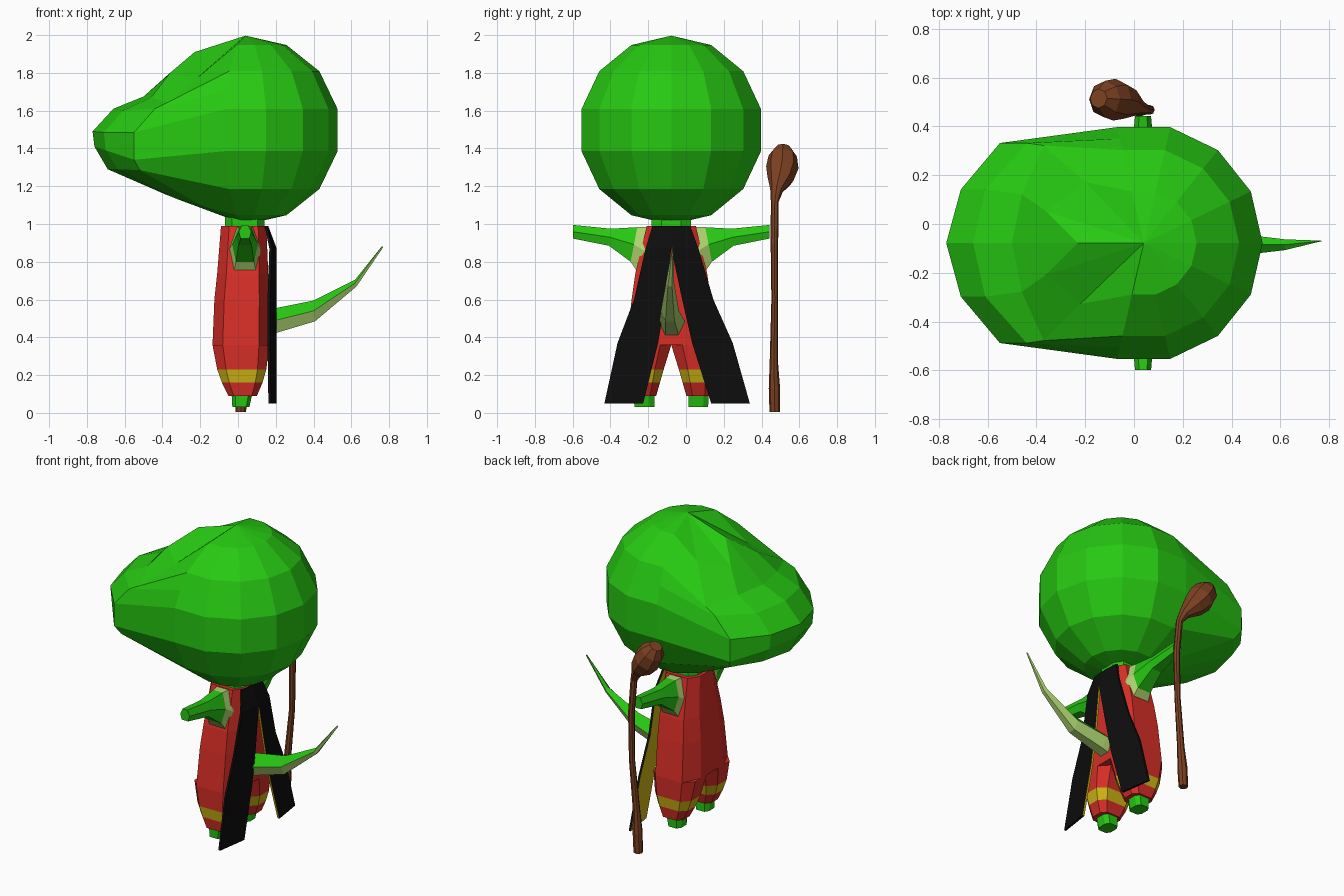
import bpy, math
from mathutils import Vector

if "Cube" in bpy.data.objects:
    bpy.data.objects.remove(bpy.data.objects["Cube"])

CY = -0.078  # the figure's plane of symmetry


def material(name, rgb):
    m = bpy.data.materials.new(name)
    m.diffuse_color = (*rgb, 1)
    m.use_nodes = True
    m.node_tree.nodes["Principled BSDF"].inputs["Base Color"].default_value = m.diffuse_color
    return m


GREEN = material("green skin", (0.02, 0.58, 0.006))
PALE = material("pale green", (0.42, 0.66, 0.16))
RED = material("red cloth", (0.68, 0.027, 0.02))
YELLOW = material("yellow trim", (0.62, 0.46, 0.007))
BLACK = material("black cloth", (0.004, 0.004, 0.004))
BROWN = material("brown wood", (0.2, 0.052, 0.016))


def make(name, verts, faces, mats, index):
    me = bpy.data.meshes.new(name)
    me.from_pydata([tuple(v) for v in verts], [], faces)
    for m in mats:
        me.materials.append(m)
    for p, i in zip(me.polygons, index):
        p.material_index = i
    ob = bpy.data.objects.new(name, me)
    bpy.context.collection.objects.link(ob)
    # consistent outward normals
    bpy.context.view_layer.objects.active = ob
    ob.select_set(True)
    bpy.ops.object.mode_set(mode='EDIT')
    bpy.ops.mesh.select_all(action='SELECT')
    bpy.ops.mesh.normals_make_consistent(inside=False)
    bpy.ops.object.mode_set(mode='OBJECT')
    ob.select_set(False)
    return ob


def loft(name, rings, mats, rule=lambda i, j: 0):
    """Skin equal rings of points, capped; rule(ring, side) picks the colour."""
    n = len(rings[0])
    faces, index = [], []
    for i in range(len(rings) - 1):
        for j in range(n):
            k = (j + 1) % n
            faces.append((i * n + j, i * n + k, (i + 1) * n + k, (i + 1) * n + j))
            index.append(rule(i, j))
    faces += [tuple(range(n)), tuple(range((len(rings) - 1) * n, len(rings) * n))]
    index += [rule(0, 0), rule(len(rings) - 2, 0)]
    return make(name, [p for r in rings for p in r], faces, mats, index)


def octagon(x0, x1, y0, y1, z):
    """Box section with cut corners."""
    c, d = 0.3 * (x1 - x0) * 0.6, 0.25 * (y1 - y0)
    return [(x0, y0 + d, z), (x0 + c, y0, z), (x1 - c, y0, z), (x1, y0 + d, z),
            (x1, y1 - d, z), (x1 - c, y1, z), (x0 + c, y1, z), (x0, y1 - d, z)]


# Head: 14-sided ball whose five front columns are drawn out into a snout
CX, CZ, R, N = 0.04, 1.497, 0.5, 14
lat = [math.radians(a) for a in (64.3, 38.57, 12.86, -12.86, -38.57, -64.3)]
rz = [(R * math.cos(a), CZ + R * math.sin(a)) for a in lat]
rz.insert(2, ((rz[1][0] + rz[2][0]) / 2, (rz[1][1] + rz[2][1]) / 2))
snout = [  # by distance from the middle: (x, side offset, z) from brow to chin
    [(-0.23, 0, 1.91), (-0.50, 0, 1.675), (-0.66, 0, 1.61), (-0.77, 0, 1.49),
     (-0.76, 0, 1.41), (-0.69, 0, 1.29), (-0.38, 0, 1.155)],
    [(-0.36, .13, 1.80), (-0.46, .20, 1.67), (-0.61, .22, 1.60), (-0.71, .22, 1.485),
     (-0.70, .22, 1.39), (-0.64, .21, 1.29), (-0.33, .12, 1.135)],
    [(-0.20, .25, 1.84), (-0.37, .40, 1.645), (-0.44, .41, 1.61), (-0.55, .41, 1.485),
     (-0.55, .41, 1.34), (-0.52, .38, 1.285), (-0.18, .20, 1.09)]]
verts = [(CX, CY, CZ + R), (CX, CY, CZ - R)]
for j in range(N):
    a = 2 * math.pi * j / N
    for k, (r, z) in enumerate(rz):
        if 5 <= j <= 9:
            x, dy, zz = snout[abs(j - 7)][k]
            if j == 9 and k == 0:  # deep eye hollow
                x, dy, zz = -0.22, 0.25, 1.77
            verts.append((x, CY + (dy if j < 7 else -dy), zz))
        else:
            verts.append((CX + r * math.cos(a), CY + r * math.sin(a), z))
K = len(rz)
faces = []
for j in range(N):
    a, b = 2 + j * K, 2 + ((j + 1) % N) * K
    faces.append((0, a, b))
    faces.append((1, b + K - 1, a + K - 1))
    faces += [(a + k, a + k + 1, b + k + 1, b + k) for k in range(K - 1)]
make("head", verts, faces, [GREEN], [0] * len(faces))

# Neck
loft("neck", [octagon(-0.07, 0.14, CY - 0.105, CY + 0.105, z) for z in (0.96, 1.04)], [GREEN])

# Torso
torso = [(0.99, -0.09, 0.15, 0.13), (0.74, -0.11, 0.16, 0.19),
         (0.60, -0.125, 0.165, 0.21), (0.36, -0.135, 0.165, 0.235)]
loft("torso", [octagon(x0, x1, CY - h, CY + h, z) for z, x0, x1, h in torso], [RED])

legs = [(0.36, -0.135, 0.165, 0.0, 0.235), (0.23, -0.11, 0.15, 0.04, 0.23),
        (0.16, -0.085, 0.13, 0.06, 0.22), (0.09, -0.05, 0.10, 0.08, 0.21)]
feet = [(0.12, -0.035, 0.08, 0.09, 0.20), (0.03, -0.03, 0.06, 0.09, 0.195)]
arms = [(.09, .13, .985, .72, .085), (.125, .175, .985, .74, .085),
        (.18, .215, .983, .80, .068), (.32, .33, .975, .885, .05), (.52, .52, .995, .923, .033)]
cape = [(0.99, 0.10, 0, .155, .16), (0.87, 0.14, 0, .18, .205), (0.60, 0.21, 0.045, .17, .205),
        (0.37, 0.305, 0.09, .17, .205), (0.05, 0.385, 0.18, .175, .205)]

for s, side in ((1, "left"), (-1, "right")):
    def sided(rows):
        return [octagon(x0, x1, CY + s * a, CY + s * b, z) for z, x0, x1, a, b in rows]

    # Trouser legs with a yellow band, and feet
    loft(side + "_leg", sided(legs), [RED, YELLOW], lambda i, j: int(i == 1))
    loft(side + "_foot", sided(feet), [GREEN])

    # Arms with a pale cuff at the shoulder
    rings = []
    for dt, db, zt, zb, w in arms:
        zm, dm = (zt + zb) / 2, (dt + db) / 2
        rings.append([(0.037 + f * w, CY + s * d, z) for f, d, z in
                      ((-.5, dt, zt), (.5, dt, zt), (1, dm, zm),
                       (.7, db, zb), (-.7, db, zb), (-1, dm, zm))])
    loft(side + "_arm", rings, [GREEN, PALE], lambda i, j: int(i < 2))

    # Split cape, black outside with yellow lining
    rings = []
    for z, o, n, xo, xn in cape:
        k = s * 0.033 * (0.99 - z)
        yo, yn = CY + s * (o + k), CY + s * (n + (k if n else 0))
        rings.append([(xo, yo, z), (xn, yn, z), (xn - 0.014, yn, z), (xo - 0.014, yo, z)])
    loft(side + "_cape_panel", rings, [BLACK, YELLOW], lambda i, j: int(j in (1, 2)))

# Tail: green above, pale below
tail = [(0.12, .54, .40, .07, -.075), (0.20, .555, .425, .066, -.075),
        (0.40, .595, .485, .048, -.085), (0.62, .705, .67, .022, -.085),
        (0.762, .883, .879, .002, -.07)]
rings = []
for x, zt, zb, w, y in tail:
    zm = zb + 0.5 * (zt - zb)
    rings.append([(x, y, zt), (x, y + w, zm), (x + .008, y + w * .5, zb),
                  (x + .008, y - w * .5, zb), (x, y - w, zm)])
loft("tail", rings, [GREEN, PALE], lambda i, j: int(j in (1, 2, 3)))

# Wooden staff with a knobbed head: (x, y, z, radius)
staff = [(0.015, .47, .005, .028), (0.02, .468, .13, .03), (0.03, .465, .27, .022),
         (0.06, .47, .60, .018), (0.065, .468, .90, .020), (0.045, .47, 1.12, .021),
         (0.015, .48, 1.18, .035), (-0.035, .50, 1.24, .07), (-0.08, .51, 1.30, .086),
         (-0.12, .512, 1.36, .075), (-0.145, .515, 1.405, .04)]
rings = []
for i, (x, y, z, r) in enumerate(staff):
    t = Vector(staff[min(i + 1, len(staff) - 1)][:3]) - Vector(staff[max(i - 1, 0)][:3])
    t = Vector((0, 0, 1)) if i == 0 else t.normalized()
    u = Vector((0, 1, 0)).cross(t).normalized()
    v = t.cross(u)
    rings.append([Vector((x, y, z)) + r * (math.cos(a) * u + math.sin(a) * v)
                  for a in (math.tau * q / 8 for q in range(8))])
loft("staff", rings, [BROWN])
